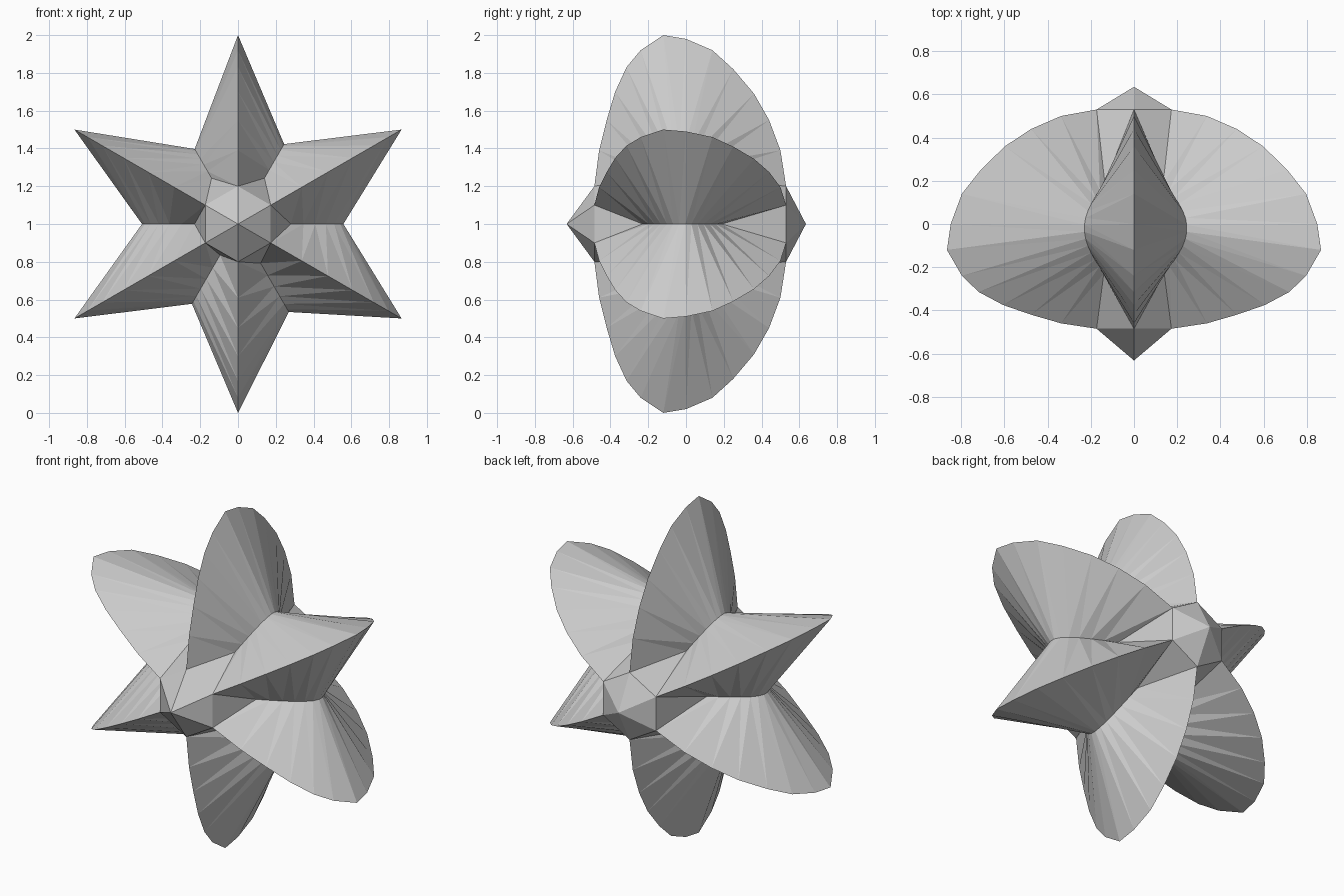
import bpy, bmesh
from math import sin, cos, pi, radians
from mathutils import Vector

cube = bpy.data.objects.get("Cube")
if cube:
    bpy.data.objects.remove(cube)

grey = bpy.data.materials.new("plain grey")
grey.use_nodes = True
grey.diffuse_color = (0.6, 0.6, 0.6, 1)
grey.node_tree.nodes["Principled BSDF"].inputs["Base Color"].default_value = grey.diffuse_color

# Ridge of an arm, front to back: depth y and radius from the axis
RIDGE = [(-.485, .2), (-.46, .39), (-.42, .55), (-.375, .70), (-.315, .83),
         (-.24, .92), (-.12, 1), (0, .98), (.14, .92), (.25, .82),
         (.36, .69), (.44, .55), (.5, .39), (.53, .2)]
# Highest radius and front-end radius of the six valleys, from +x counterclockwise
VALLEY_TOP = [.56, .49, .46, .51, .49, .54]
VALLEY_FRONT = [.28, .28, .28, .23, .19, .24]


def polar(angle, y, r):
    return Vector((r * cos(radians(angle)), y, 1 + r * sin(radians(angle))))


def ridge(bm, i):
    return [bm.verts.new(polar(30 + 60 * i, y, r)) for y, r in RIDGE]


def valley(bm, i):
    pts, last = [], len(RIDGE) - 1
    for k in range(last + 1):
        t = k / last
        base = VALLEY_FRONT[i] * (1 - t) + .27 * t
        r = base + (VALLEY_TOP[i] - base) * sin(pi * t)
        pts.append(bm.verts.new(polar(60 * i, -.23 + .42 * t, r)))
    return pts


def loft(bm, a, b):
    for k in range(len(a) - 1):
        bm.faces.new((a[k], a[k + 1], b[k + 1]))
        bm.faces.new((a[k], b[k + 1], b[k]))


# Six curved arms joined by valleys, closed by a pyramid at each end
bm = bmesh.new()
ridges = [ridge(bm, i) for i in range(6)]
valleys = [valley(bm, i) for i in range(6)]
tips = {0: bm.verts.new((0, -.632, 1)), -1: bm.verts.new((0, .635, 1))}
for i in range(6):
    before, after, dip = ridges[i - 1], ridges[i], valleys[i]
    loft(bm, before, dip)
    loft(bm, dip, after)
    for end, tip in tips.items():
        bm.faces.new((before[end], after[end], dip[end]))
        bm.faces.new((before[end], after[end], tip))
bmesh.ops.recalc_face_normals(bm, faces=bm.faces)
mesh = bpy.data.meshes.new("six_armed_star")
bm.to_mesh(mesh)
bm.free()
mesh.materials.append(grey)
star = bpy.data.objects.new("six_armed_star", mesh)
bpy.context.collection.objects.link(star)
